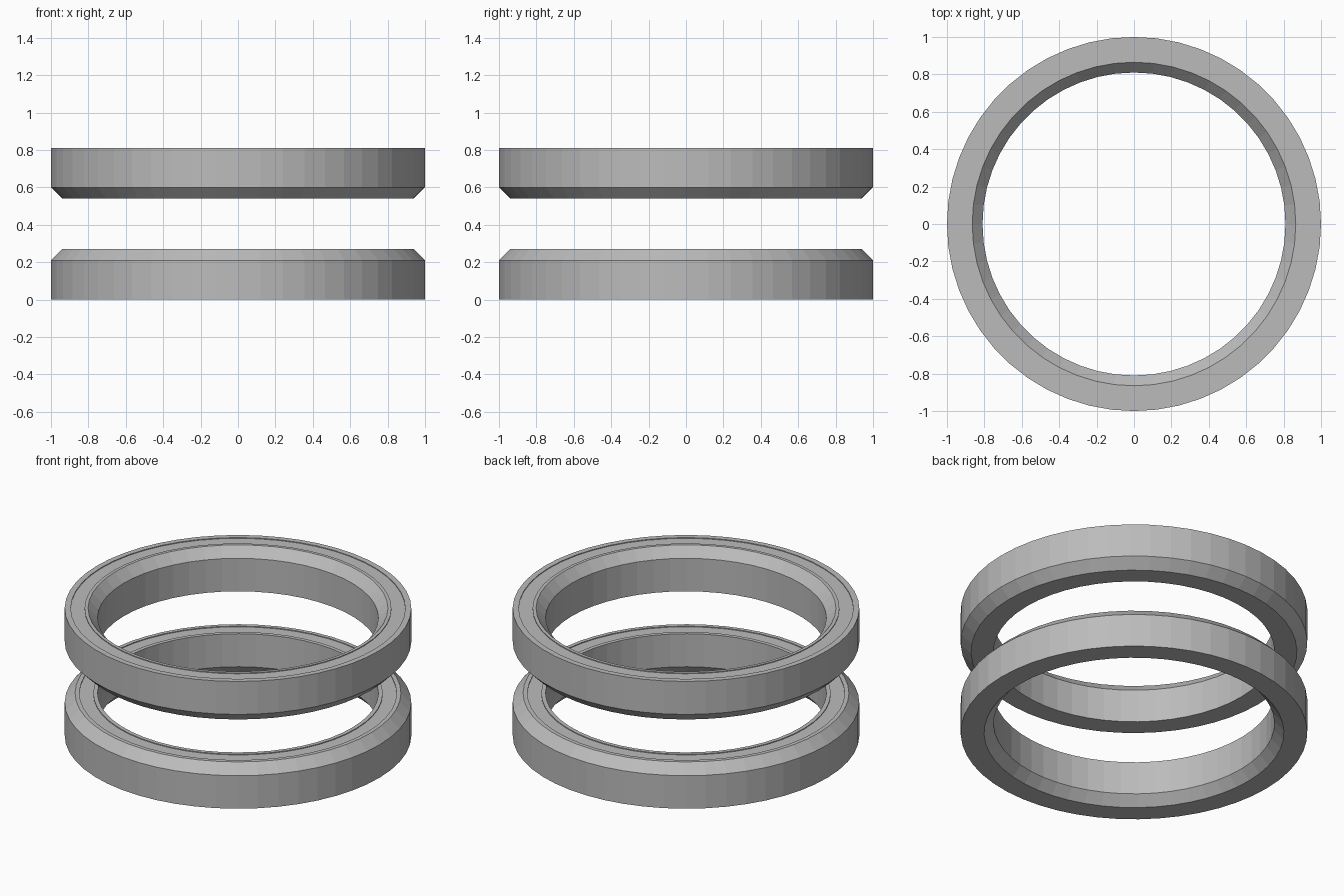
import bpy, bmesh, math

cube = bpy.data.objects.get("Cube")
if cube:
    bpy.data.objects.remove(cube, do_unlink=True)

SEGMENTS = 52
HEIGHT = 0.27
BEVEL = 0.06
LIP = 0.005   # depth of the shallow recess in each upper face

steel = bpy.data.materials.new("plain_grey")
steel.use_nodes = True
grey = (0.5, 0.5, 0.5, 1)
steel.diffuse_color = grey
steel.node_tree.nodes["Principled BSDF"].inputs["Base Color"].default_value = grey


def make_ring(name, profile, z):
    """Revolve a closed (radius, height) profile around the z axis."""
    bm = bmesh.new()
    loops = []
    for i in range(SEGMENTS):
        a = 2 * math.pi * i / SEGMENTS
        loops.append([bm.verts.new((r * math.cos(a), r * math.sin(a), h + z))
                      for r, h in profile])
    n = len(profile)
    for i in range(SEGMENTS):
        here, after = loops[i], loops[(i + 1) % SEGMENTS]
        for j in range(n):
            k = (j + 1) % n
            bm.faces.new((here[j], after[j], after[k], here[k]))
    bmesh.ops.recalc_face_normals(bm, faces=bm.faces)
    mesh = bpy.data.meshes.new(name)
    bm.to_mesh(mesh)
    bm.free()
    mesh.materials.append(steel)
    obj = bpy.data.objects.new(name, mesh)
    bpy.context.collection.objects.link(obj)


def recess(outer, inner):
    """Shallow step across the upper face, from outside to inside."""
    return [(outer, HEIGHT), (outer, HEIGHT - LIP),
            (inner, HEIGHT - LIP), (inner, HEIGHT)]


# Upper ring: outer bevel below, bore bevel above
upper = ([(0.81, 0), (0.94, 0), (1, BEVEL), (1, HEIGHT)]
         + recess(0.965, 0.885)
         + [(0.865, HEIGHT), (0.81, HEIGHT - BEVEL)])
make_ring("upper_ring", upper, 0.54)

# Lower ring: outer bevel above, bore bevel below
lower = ([(0.865, 0), (1, 0), (1, HEIGHT - BEVEL), (0.94, HEIGHT)]
         + recess(0.915, 0.835)
         + [(0.81, HEIGHT), (0.81, BEVEL)])
make_ring("lower_ring", lower, 0)
